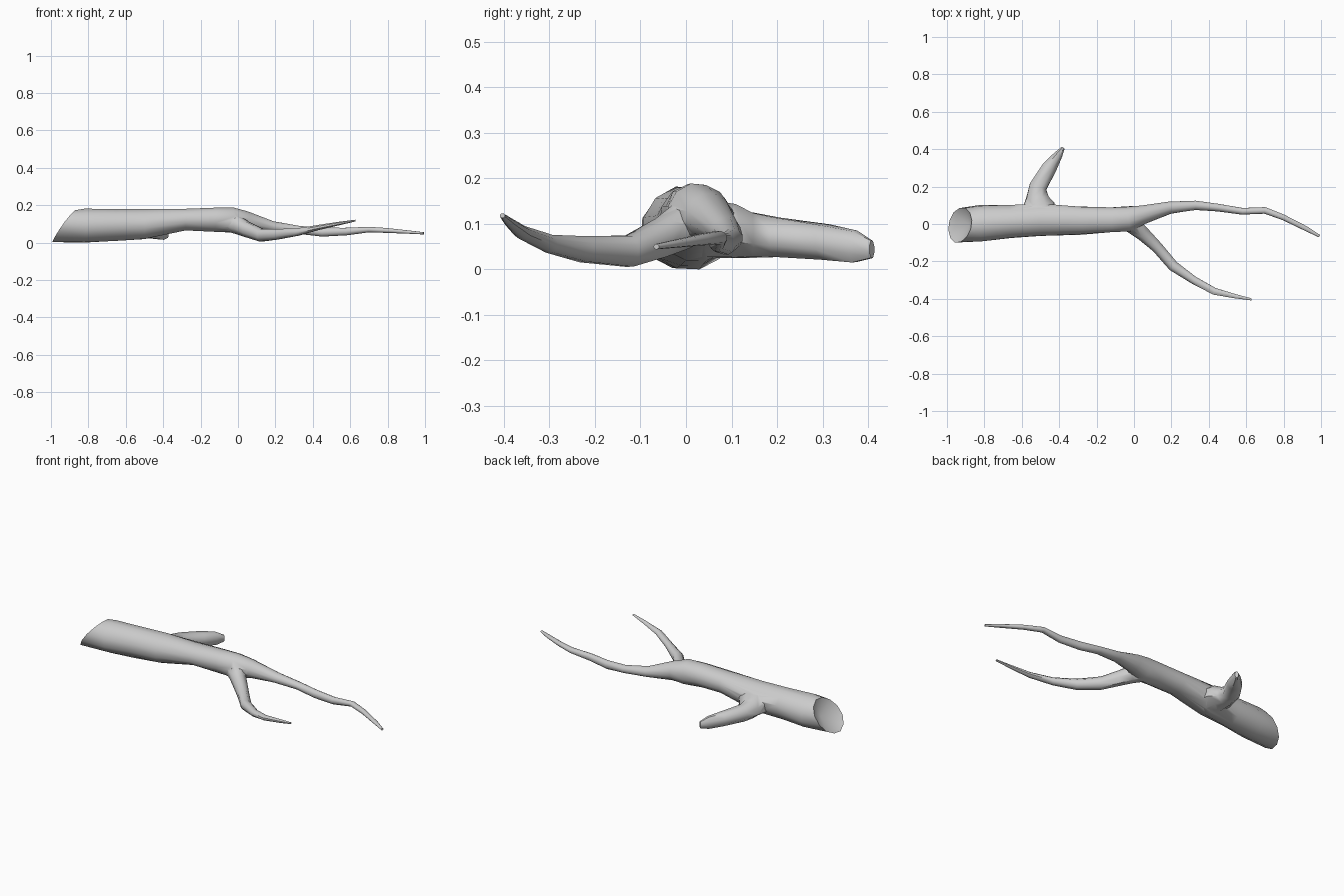
import bpy, bmesh, math, random
from mathutils import Vector

random.seed(4)
cube = bpy.data.objects.get("Cube")
if cube:
    bpy.data.objects.remove(cube)

bark = bpy.data.materials.new("grey_bark")
bark.use_nodes = True
bark.diffuse_color = (0.6, 0.6, 0.6, 1)
bark.node_tree.nodes["Principled BSDF"].inputs["Base Color"].default_value = (0.6, 0.6, 0.6, 1)


def limb(name, rings, sides=10, rough=0.04, slant=None, hollow=0.0):
    """Tube through rings of (x, y, z, half width, half height).
    slant(ca, sa) shifts the first ring along x to make a slanted cut."""
    bm = bmesh.new()
    loops = []
    for i, (x, y, z, w, h) in enumerate(rings):
        a, b = rings[max(i - 1, 0)], rings[min(i + 1, len(rings) - 1)]
        along = Vector((b[0] - a[0], b[1] - a[1], 0)).normalized()
        side = Vector((-along.y, along.x, 0))
        loop = []
        for k in range(sides):
            t = math.tau * (k + 0.5) / sides
            r = 1 + random.uniform(-rough, rough)
            p = Vector((x, y, z)) + side * (w * r * math.cos(t))
            p.z += h * r * math.sin(t)
            if i == 0 and slant:
                p.x += slant(math.cos(t), math.sin(t))
            loop.append(bm.verts.new(p))
        loops.append(loop)
    for l0, l1 in zip(loops, loops[1:]):
        for k in range(sides):
            n = (k + 1) % sides
            bm.faces.new((l0[k], l0[n], l1[n], l1[k]))
    start = bm.faces.new(loops[0][::-1])
    bm.faces.new(loops[-1])
    # dished broken face on the cut end
    if hollow:
        tip = bmesh.ops.poke(bm, faces=[start])["verts"][0]
        tip.co.x += hollow
        tip.co.z -= 0.02
    bmesh.ops.recalc_face_normals(bm, faces=bm.faces)
    mesh = bpy.data.meshes.new(name)
    bm.to_mesh(mesh)
    bm.free()
    mesh.materials.append(bark)
    obj = bpy.data.objects.new(name, mesh)
    bpy.context.collection.objects.link(obj)
    return obj


# trunk, running on into the long thin branch
trunk = limb("branch_trunk", [
    (-0.93, -0.005, 0.10, 0.095, 0.088),
    (-0.82, 0.004, 0.10, 0.098, 0.092),
    (-0.66, 0.012, 0.105, 0.09, 0.086),
    (-0.50, 0.022, 0.108, 0.088, 0.083),
    (-0.28, 0.02, 0.133, 0.077, 0.06),
    (-0.12, 0.022, 0.133, 0.07, 0.066),
    (-0.03, 0.028, 0.13, 0.068, 0.07),
    (0.05, 0.05, 0.125, 0.052, 0.052),
    (0.19, 0.088, 0.095, 0.034, 0.03),
    (0.33, 0.1, 0.078, 0.025, 0.022),
    (0.45, 0.088, 0.066, 0.021, 0.025),
    (0.58, 0.068, 0.07, 0.018, 0.021),
    (0.70, 0.073, 0.08, 0.018, 0.015),
    (0.80, 0.035, 0.075, 0.015, 0.013),
    (0.92, -0.025, 0.066, 0.013, 0.009),
    (0.992, -0.065, 0.06, 0.007, 0.006),
], sides=12, slant=lambda c, s: 0.062 * s + 0.02 * c, hollow=0.05)

# forked side branch towards the front
fork = limb("fork_branch", [
    (-0.08, 0.03, 0.125, 0.045, 0.05),
    (0.0, -0.01, 0.105, 0.05, 0.052),
    (0.05, -0.055, 0.08, 0.041, 0.044),
    (0.125, -0.125, 0.05, 0.033, 0.036),
    (0.21, -0.225, 0.055, 0.030, 0.031),
    (0.32, -0.3, 0.067, 0.023, 0.021),
    (0.43, -0.36, 0.091, 0.02, 0.015),
    (0.54, -0.386, 0.112, 0.012, 0.01),
    (0.628, -0.403, 0.128, 0.006, 0.005),
], sides=8)

# broken stub towards the back
stub = limb("stub_branch", [
    (-0.50, 0.03, 0.10, 0.10, 0.07),
    (-0.508, 0.105, 0.094, 0.088, 0.064),
    (-0.515, 0.145, 0.086, 0.064, 0.053),
    (-0.512, 0.2, 0.08, 0.05, 0.046),
    (-0.45, 0.305, 0.07, 0.042, 0.041),
    (-0.405, 0.37, 0.06, 0.025, 0.037),
    (-0.378, 0.408, 0.054, 0.01, 0.02),
], sides=8)

# merge the limbs into one skin
for part in (fork, stub):
    mod = trunk.modifiers.new("join_" + part.name, "BOOLEAN")
    mod.operation = "UNION"
    mod.solver = "EXACT"
    mod.object = part
bpy.context.view_layer.objects.active = trunk
trunk.select_set(True)
for mod in list(trunk.modifiers):
    bpy.ops.object.modifier_apply(modifier=mod.name)
for part in (fork, stub):
    bpy.data.objects.remove(part)

# set the wood on the ground
low = min(v.co.z for v in trunk.data.vertices)
for v in trunk.data.vertices:
    v.co.z -= low
bpy.ops.object.shade_smooth_by_angle(angle=math.radians(50))
